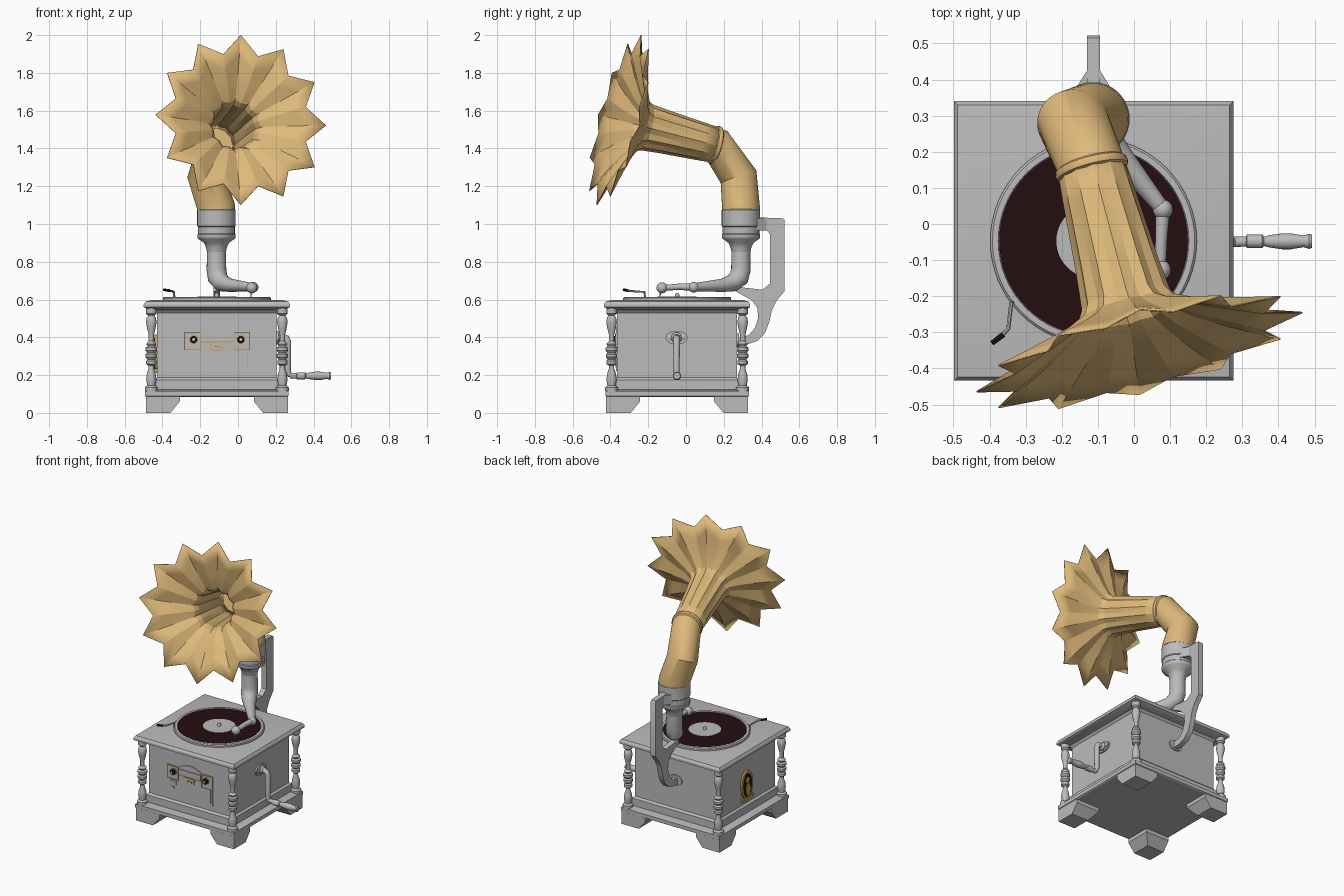
import bpy, bmesh, math
from mathutils import Vector as V, Matrix

if "Cube" in bpy.data.objects:
    bpy.data.objects.remove(bpy.data.objects["Cube"])


def material(name, r, g, b):
    m = bpy.data.materials.new(name)
    m.diffuse_color = (r, g, b, 1)
    m.use_nodes = True
    m.node_tree.nodes["Principled BSDF"].inputs["Base Color"].default_value = m.diffuse_color
    return m


GREY = material("grey", .5, .5, .5)
BRASS = material("horn_gold", .74, .49, .195)
TRIM = material("trim_gold", .58, .34, .08)
DARK = material("record_dark", .018, .004, .005)
BLACK = material("black", .01, .01, .01)
CX, CY = -.112, -.047          # cabinet centre


def finish(name, bm, mat, angle=35):
    bmesh.ops.recalc_face_normals(bm, faces=bm.faces)
    me = bpy.data.meshes.new(name)
    bm.to_mesh(me)
    bm.free()
    me.materials.append(mat)
    ob = bpy.data.objects.new(name, me)
    bpy.context.collection.objects.link(ob)
    bpy.ops.object.select_all(action='DESELECT')
    ob.select_set(True)
    bpy.context.view_layer.objects.active = ob
    bpy.ops.object.shade_smooth_by_angle(angle=math.radians(angle))
    return ob


def loft(name, centres, radii, mat, n=32, axis=None, phase=0, caps=True, angle=35):
    """Rings along a path; a radius may be a (tip, valley) pair for fluted rings."""
    bm = bmesh.new()
    c = [V(p) for p in centres]
    rings, t0, u = [], None, None
    for i, p in enumerate(c):
        if axis:
            t = V(axis).normalized()
        else:
            t = V((0, 0, 0))
            if i:
                t += (p - c[i - 1]).normalized()
            if i < len(c) - 1:
                t += (c[i + 1] - p).normalized()
            t.normalize()
        if u is None:
            u = V((1, 0, 0)) if abs(t.x) < .9 else V((0, 1, 0))
        else:
            u = t0.rotation_difference(t) @ u
        u = (u - t * u.dot(t)).normalized()
        w, t0 = t.cross(u), t
        r = radii[i] if isinstance(radii[i], tuple) else (radii[i], radii[i])
        rings.append([bm.verts.new(p + r[k % 2] * (u * math.cos(phase + 2 * math.pi * k / n)
                                                   + w * math.sin(phase + 2 * math.pi * k / n)))
                      for k in range(n)])
    for a, b in zip(rings, rings[1:]):
        for k in range(n):
            bm.faces.new((a[k], a[(k + 1) % n], b[(k + 1) % n], b[k]))
    if caps:
        bm.faces.new(rings[0][::-1])
        bm.faces.new(rings[-1])
    return finish(name, bm, mat, angle)


def lathe(name, origin, profile, mat, axis=(0, 0, 1), n=32, **kw):
    a = V(axis).normalized()
    return loft(name, [V(origin) + a * h for r, h in profile], [r for r, h in profile],
                mat, n, axis, **kw)


def prism(name, pts, axis, lo, hi, mat):
    """Extrude a 2D outline along one axis."""
    put = {'x': lambda a, b, d: (d, a, b), 'y': lambda a, b, d: (a, d, b),
           'z': lambda a, b, d: (a, b, d)}[axis]
    bm = bmesh.new()
    A = [bm.verts.new(put(a, b, lo)) for a, b in pts]
    B = [bm.verts.new(put(a, b, hi)) for a, b in pts]
    bm.faces.new(A)
    bm.faces.new(B[::-1])
    for k in range(len(pts)):
        j = (k + 1) % len(pts)
        bm.faces.new((A[k], A[j], B[j], B[k]))
    return finish(name, bm, mat)


def rect(x0, x1, z0, z1):
    return [(x0, z0), (x1, z0), (x1, z1), (x0, z1)]


def ellipse(a, b, ra, rb, n=32):
    return [(a + ra * math.cos(2 * math.pi * k / n), b + rb * math.sin(2 * math.pi * k / n))
            for k in range(n)]


def ball(name, p, r, mat):
    bm = bmesh.new()
    bmesh.ops.create_uvsphere(bm, u_segments=20, v_segments=12, radius=r,
                              matrix=Matrix.Translation(p))
    return finish(name, bm, mat)


# Cabinet: one square moulded profile from plinth to lid
cab = [(.372, .085), (.38, .09), (.38, .115), (.35, .122), (.33, .125), (.33, .175), (.317, .187),
       (.317, .53), (.33, .545), (.365, .55), (.387, .56), (.387, .575), (.377, .59), (.345, .597)]
lathe("cabinet", (CX, CY, 0), [(r * math.sqrt(2), z) for r, z in cab], GREY,
      n=4, phase=math.pi / 4, angle=20)

# Feet and turned corner columns
col = [(.034, .115), (.034, .135), (.022, .145), (.027, .175), (.024, .205), (.014, .235),
       (.014, .25), (.027, .258), (.027, .275), (.02, .283), (.03, .295), (.03, .31), (.022, .318),
       (.031, .33), (.031, .345), (.02, .353), (.027, .365), (.014, .38), (.014, .415),
       (.022, .445), (.028, .48), (.024, .505), (.016, .515), (.028, .525), (.028, .555)]
for sx, fx in ((-1, "left"), (1, "right")):
    for sy, fy in ((-1, "front"), (1, "back")):
        lathe(f"column_{fy}_{fx}", (CX + sx * .347, CY + sy * .347, 0), col, GREY, n=20)
        bm = bmesh.new()
        for w, z in ((.13, 0), (.18, .06), (.18, .088)):
            for a in (0, w):
                for b in (0, w):
                    bm.verts.new((CX + sx * (.376 - a), CY + sy * (.376 - b), z))
        bmesh.ops.convex_hull(bm, input=bm.verts)
        finish(f"foot_{fy}_{fx}", bm, GREY, 10)

# Turntable, record, label and spindle
lathe("platter", (CX, CY, 0), [(.286, .59), (.286, .608), (.28, .614), (.264, .614), (.262, .608)],
      GREY, n=64)
lathe("record", (CX, CY, 0), [(.261, .605), (.261, .613)], DARK, n=64)
lathe("record_label", (CX, CY, 0), [(.103, .61), (.103, .615)], GREY, n=48)
lathe("spindle", (CX, CY, 0), [(.012, .61), (.012, .625), (.006, .634)], GREY, n=16)

# Brake lever
loft("brake_lever", [(-.335, -.215, .59), (-.34, -.22, .64), (-.348, -.29, .645), (-.365, -.308, .647)],
     [.006] * 4, GREY, n=8)
loft("brake_lever_tip", [(-.362, -.306, .647), (-.393, -.33, .652)], [.008, .007], BLACK, n=8)

# Tone arm with sound head
loft("tone_arm", [(-.114, .291, .9), (-.114, .291, .76), (-.108, .28, .715), (-.085, .245, .687),
                  (-.04, .19, .675), (.08, .04, .665)], [.05, .052, .053, .046, .035, .021], GREY, n=24)
ball("arm_joint", (.08, .04, .665), .028, GREY)
loft("head_arm", [(.08, .04, .665), (.076, -.03, .668), (.073, -.12, .662)], [.02, .017, .015], GREY, n=16)
ball("sound_head", (.073, -.127, .662), .029, GREY)
loft("needle", [(.073, -.13, .65), (.068, -.14, .614)], [.006, .002], GREY, n=8)

# Horn socket
lathe("horn_socket", (-.114, .291, 0),
      [(.048, .84), (.055, .875), (.066, .9), (.097, .922), (.101, .93), (.101, .945), (.097, .95),
       (.097, .985), (.102, .99), (.102, 1.075), (.096, 1.08)], GREY, n=40)

# Rear support bracket and its fixings
brk = [(.38, 1.035), (.515, 1.03), (.522, 1.02), (.522, .645), (.48, .595), (.455, .545), (.442, .485),
       (.42, .425), (.38, .382), (.33, .365), (.265, .36), (.265, .4), (.33, .41), (.365, .45),
       (.382, .5), (.378, .555), (.35, .595), (.26, .645), (.265, .668), (.405, .652),
       (.445, .685), (.445, .945), (.43, .965), (.38, .965)]
prism("support_bracket", brk, 'x', CX - .018, CX + .018, GREY)
prism("bracket_plate", ellipse(CX, .385, .05, .035), 'y', .265, .28, GREY)
prism("bracket_clip", [(-.165, .37), (-.06, .37), (-.094, .425), (-.13, .425)], 'z', .965, 1.03, GREY)

# Horn elbow, fluted tube and bell (twelve petals)
d = V((.26, -1, .26)).normalized()
start = V((-.12, .165, 1.415))
loft("horn_elbow", [(-.114, .291, 1.07), (-.116, .291, 1.09), (-.168, .278, 1.25), start, start + d * .02],
     [.1, .1, .1, .094, .093], BRASS, n=40)
lathe("horn_collar", start, [(.092, -.004), (.101, .002), (.103, .012), (.101, .022), (.09, .028)],
      BRASS, axis=d, n=40, caps=False)
bell = [(0, .092, .96), (.1, .1, .94), (.2, .107, .93), (.3, .114, .92), (.4, .124, .91),
        (.432, .143, .9), (.465, .205, .87), (.49, .273, .84), (.52, .36, .815), (.554, .465, .79)]
horn = lathe("horn_bell", start, [((r, r * q), s) for s, r, q in bell], BRASS,
             axis=d, n=24, caps=False, angle=14)
sol = horn.modifiers.new("thickness", 'SOLIDIFY')
sol.thickness, sol.offset = .004, 0

# Crank on the right side
side = CX + .317
prism("crank_plate", ellipse(-.05, .398, .058, .036), 'x', side - .005, side + .01, GREY)
for y in (-.085, -.015):
    lathe("crank_plate_screw", (side, y, .398), [(.014, 0), (.014, .014), (.007, .018)], GREY, (1, 0, 0), 16)
lathe("crank_hub", (side, -.05, .398), [(.028, 0), (.028, .02), (.018, .03), (.016, .05)], GREY, (1, 0, 0), 24)
loft("crank_arm", [(.235, -.05, .4), (.256, -.05, .395), (.264, -.05, .375), (.264, -.05, .225),
                   (.272, -.05, .202), (.32, -.05, .197)], [.017, .018, .018, .016, .014, .012], GREY, n=16)
lathe("crank_handle", (0, -.048, .196),
      [(.014, .275), (.014, .31), (.019, .313), (.019, .355), (.013, .36), (.017, .375), (.022, .41),
       (.022, .435), (.016, .47), (.021, .485), (.018, .493)], GREY, (1, 0, 0), 20)

# Front control panel
f = CY - .317
prism("control_panel", rect(-.285, .064, .222, .425), 'y', f - .007, f + .01, GREY)
prism("panel_crest", [(-.2, .42), (-.185, .435), (-.15, .45), (-.11, .457), (-.07, .45),
                      (-.035, .435), (-.02, .42)], 'y', f - .007, f + .01, GREY)
strips = [(-.285, -.2, .421, .426), (-.02, .064, .421, .426), (-.285, -.281, .335, .425),
          (.06, .064, .335, .425), (-.285, -.2, .333, .337), (-.02, .064, .333, .337),
          (-.202, -.198, .333, .42), (-.022, -.018, .333, .42), (-.2, -.02, .373, .377),
          (.047, .051, .24, .333)]
for x0, x1, z0, z1 in strips:
    prism("panel_trim", rect(x0, x1, z0, z1), 'y', f - .01, f, TRIM)
prism("display_window", rect(-.195, -.025, .38, .417), 'y', f - .013, f, GREY)
prism("tray_trim", [(-.15, .373), (-.145, .338), (-.13, .328), (-.09, .328), (-.075, .338), (-.07, .373)],
      'y', f - .011, f, TRIM)
prism("tray", [(-.146, .373), (-.141, .341), (-.128, .332), (-.092, .332), (-.079, .341), (-.074, .373)],
      'y', f - .014, f, GREY)
prism("tray_button", rect(-.13, -.09, .345, .357), 'y', f - .017, f, TRIM)
prism("lower_button", rect(-.265, -.215, .298, .325), 'y', f - .012, f, GREY)
prism("small_button", rect(-.255, -.23, .27, .285), 'y', f - .012, f, GREY)
for x in (-.235, .015):
    lathe("knob_ring", (x, f, .388), [(.023, 0), (.023, .012)], TRIM, (0, -1, 0), 24)
    lathe("knob", (x, f, .388), [(.018, 0), (.018, .022), (.013, .027)], BLACK, (0, -1, 0), 24)
    lathe("knob_cap", (x, f, .388), [(.008, .02), (.008, .029)], GREY, (0, -1, 0), 16)

# Oval ornament on the left side
s = CX - .317
prism("ornament_frame", ellipse(CY, .315, .06, .1), 'x', s - .012, s + .01, TRIM)
prism("ornament_field", ellipse(CY, .315, .044, .082), 'x', s - .015, s, BLACK)
prism("ornament_foot", rect(CY - .06, CY + .06, .212, .235), 'x', s - .016, s, TRIM)
prism("ornament_body", ellipse(CY, .285, .024, .045, 20), 'x', s - .02, s, TRIM)
prism("ornament_disc", ellipse(CY + .006, .352, .02, .022, 20), 'x', s - .02, s, TRIM)
